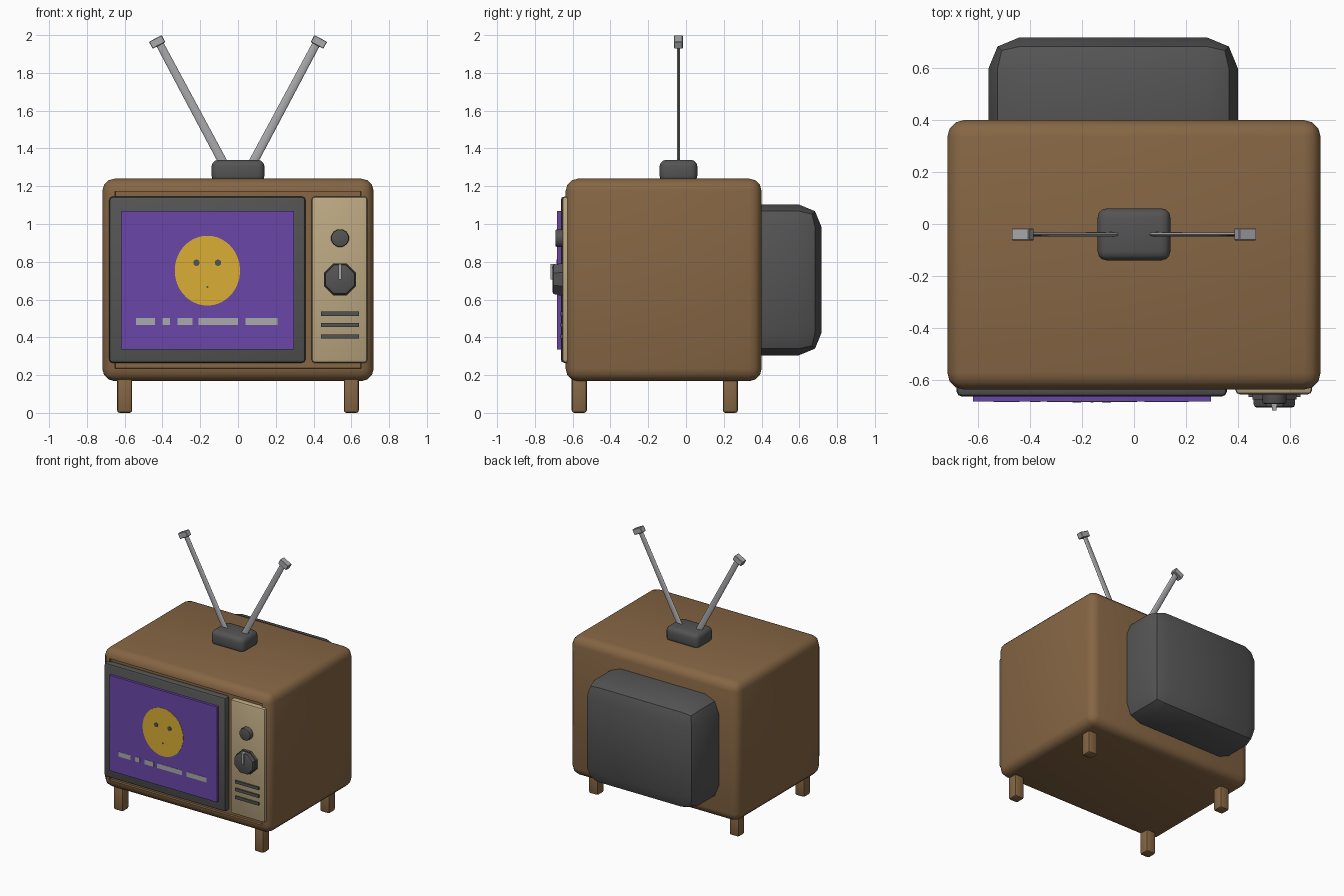
import bpy, bmesh, math
from mathutils import Matrix, Vector

cube = bpy.data.objects.get("Cube")
if cube:
    bpy.data.objects.remove(cube, do_unlink=True)


def material(name, srgb):
    lin = [((c / 255 + 0.055) / 1.055) ** 2.4 for c in srgb] + [1]
    m = bpy.data.materials.new(name)
    m.use_nodes = True
    m.diffuse_color = lin
    m.node_tree.nodes["Principled BSDF"].inputs["Base Color"].default_value = lin
    return m


wood = material("wood brown", (134, 102, 68))
dark = material("dark grey plastic", (84, 84, 84))
beige = material("beige panel", (188, 168, 130))
metal = material("light grey metal", (170, 170, 174))
purple = material("purple screen", (106, 70, 168))
yellow = material("yellow face", (218, 174, 54))


def finish(name, bm, mat, smooth=True):
    bmesh.ops.recalc_face_normals(bm, faces=bm.faces)
    mesh = bpy.data.meshes.new(name)
    bm.to_mesh(mesh)
    bm.free()
    mesh.materials.append(mat)
    ob = bpy.data.objects.new(name, mesh)
    bpy.context.collection.objects.link(ob)
    if smooth:
        bpy.ops.object.select_all(action='DESELECT')
        ob.select_set(True)
        bpy.context.view_layer.objects.active = ob
        bpy.ops.object.shade_smooth_by_angle(angle=math.radians(35))
    return ob


def box_mesh(x, y, z, bevel=0, segments=2):
    """Box from (low, high) ranges, with rounded edges."""
    bm = bmesh.new()
    bmesh.ops.create_cube(bm, size=1)
    for v in bm.verts:
        v.co = [(a + b) / 2 + c * (b - a) for c, (a, b) in zip(v.co, (x, y, z))]
    if bevel:
        bmesh.ops.bevel(bm, geom=bm.edges[:], offset=bevel, segments=segments,
                        profile=0.5, affect='EDGES')
    return bm


def box(name, mat, x, y, z, bevel=0, segments=2):
    return finish(name, box_mesh(x, y, z, bevel, segments), mat)


def disc(name, mat, x, z, radius, back, front, sides, height=None, bevel=0):
    """Cylinder facing the front."""
    bm = bmesh.new()
    bmesh.ops.create_cone(bm, cap_ends=True, segments=sides, radius1=radius,
                          radius2=radius, depth=back - front)
    bmesh.ops.rotate(bm, verts=bm.verts, matrix=Matrix.Rotation(math.pi / sides, 3, 'Z'))
    bmesh.ops.rotate(bm, verts=bm.verts, matrix=Matrix.Rotation(math.pi / 2, 3, 'X'))
    if bevel:
        rim = [e for e in bm.edges if all(v.co.y < 0 for v in e.verts)]
        bmesh.ops.bevel(bm, geom=rim, offset=bevel, segments=2, profile=0.5, affect='EDGES')
    bmesh.ops.scale(bm, verts=bm.verts, vec=(1, 1, (height or radius) / radius))
    bmesh.ops.translate(bm, verts=bm.verts, vec=(x, (back + front) / 2, z))
    return finish(name, bm, mat)


# Cabinet with a sunken front
bm = box_mesh((-0.718, 0.718), (-0.637, 0.4), (0.168, 1.24), 0.065, 3)
front = min(bm.faces, key=lambda f: f.calc_center_median().y)
bmesh.ops.inset_region(bm, faces=[front], thickness=0.004)
bmesh.ops.inset_region(bm, faces=[front], thickness=0.001, depth=-0.02)
finish("cabinet", bm, wood)

# Rear tube housing
box("rear_housing", dark, (-0.56, 0.4), (0.15, 0.718), (0.305, 1.103), 0.12, 2)

# Legs
for side, x in (("left", 0.6), ("right", -0.6)):
    for end, y in (("front", -0.565), ("back", 0.235)):
        box(f"{end}_{side}_leg", wood, (x - 0.04, x + 0.04), (y - 0.04, y + 0.04),
            (0, 0.2), 0.014, 2)

# Screen and its surround
box("screen_surround", dark, (-0.682, 0.357), (-0.663, -0.6), (0.265, 1.145), 0.018, 2)
box("screen", purple, (-0.62, 0.297), (-0.682, -0.64), (0.335, 1.07))

# Picture on the screen: a round face above a row of plain bars
disc("screen_face", yellow, -0.162, 0.753, 0.173, -0.68, -0.684, 48, height=0.185)
for side, x in (("left", -0.106), ("right", -0.22)):
    disc(f"{side}_eye", dark, x, 0.795, 0.017, -0.682, -0.686, 16)
disc("mouth", dark, -0.162, 0.667, 0.006, -0.682, -0.686, 8)
for i, (a, b) in enumerate(((-0.54, -0.44), (-0.4, -0.36), (-0.32, -0.24),
                            (-0.21, 0.0), (0.04, 0.21))):
    box(f"caption_bar_{i + 1}", metal, (a, b), (-0.684, -0.68), (0.465, 0.502))

# Control panel
box("control_panel", beige, (0.39, 0.685), (-0.655, -0.6), (0.265, 1.145), 0.016, 2)
disc("small_knob", dark, 0.54, 0.925, 0.048, -0.64, -0.692, 12, bevel=0.008)
disc("large_knob_skirt", dark, 0.54, 0.707, 0.092, -0.64, -0.675, 8)
disc("large_knob", dark, 0.54, 0.707, 0.086, -0.64, -0.706, 8, bevel=0.012)
box("knob_pointer", metal, (0.531, 0.549), (-0.717, -0.69), (0.707, 0.788))
for i in range(3):
    z = 0.525 - i * 0.06
    box(f"speaker_slat_{i + 1}", dark, (0.44, 0.64), (-0.665, -0.64), (z - 0.011, z + 0.011))

# Antenna: a base, two flat rods and their tips
box("antenna_base", dark, (-0.14, 0.14), (-0.14, 0.06), (1.22, 1.34), 0.035, 3)
for side, s in (("left", 1), ("right", -1)):
    start, end = Vector((s * 0.06, -0.04, 1.29)), Vector((s * 0.418, -0.04, 1.96))
    direction = end - start
    turn = Matrix.Rotation(math.atan2(direction.x, direction.z), 4, 'Y')

    bm = bmesh.new()
    bmesh.ops.create_cone(bm, cap_ends=True, segments=12, radius1=0.024,
                          radius2=0.021, depth=direction.length)
    bmesh.ops.scale(bm, verts=bm.verts, vec=(1, 0.36, 1))
    bm.transform(Matrix.Translation((start + end) / 2) @ turn)
    finish(f"{side}_antenna_rod", bm, metal)

    bm = box_mesh((-0.038, 0.038), (-0.023, 0.023), (-0.021, 0.021), 0.003, 1)
    bm.transform(Matrix.Translation((s * 0.428, -0.04, 1.964)) @ turn)
    finish(f"{side}_antenna_tip", bm, metal)
